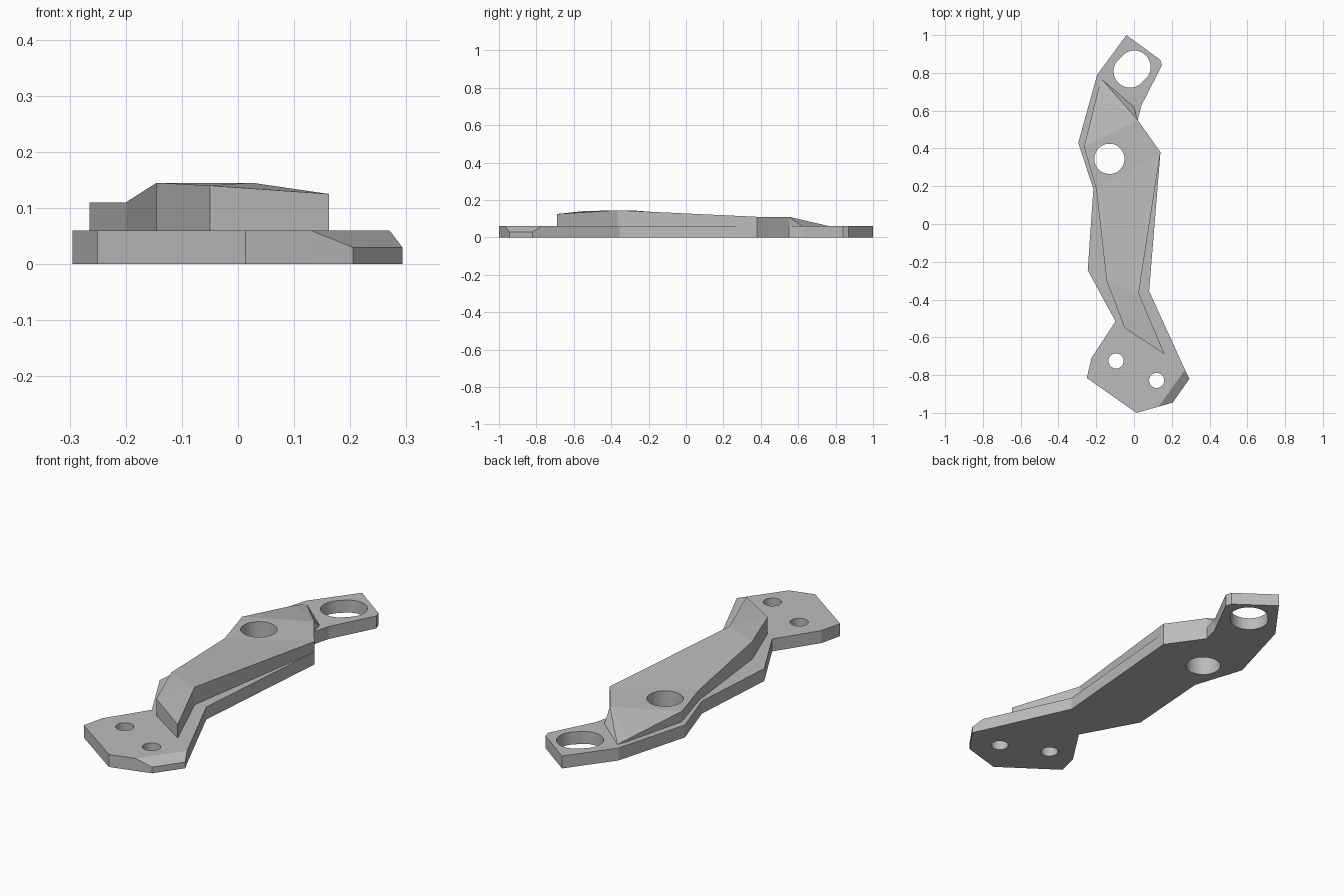
import bpy, bmesh
from math import cos, sin, pi
from mathutils import Vector

if "Cube" in bpy.data.objects:
    bpy.data.objects.remove(bpy.data.objects["Cube"])

grey = bpy.data.materials.new("plain grey")
grey.use_nodes = True
colour = (0.5, 0.5, 0.5, 1)
grey.diffuse_color = colour
next(n for n in grey.node_tree.nodes if n.type == 'BSDF_PRINCIPLED').inputs["Base Color"].default_value = colour


def prism(name, outline, bottom, tops, cap_faces):
    """Closed solid: flat underside, vertical walls, and a faceted cap."""
    bm = bmesh.new()
    low = [bm.verts.new((x, y, bottom)) for x, y in outline]
    # points at bottom height share one vertex for wall and cap
    high = [bm.verts.new((x, y, z)) if z > bottom else v
            for (x, y), z, v in zip(outline, tops, low)]
    bm.faces.new(low[::-1])
    n = len(low)
    for i in range(n):
        j = (i + 1) % n
        ring = list(dict.fromkeys([low[i], low[j], high[j], high[i]]))
        if len(ring) > 2:
            bm.faces.new(ring)
    for face in cap_faces:
        bm.faces.new([high[i] for i in face])
    bmesh.ops.triangulate(bm, faces=bm.faces[:])
    bmesh.ops.recalc_face_normals(bm, faces=bm.faces[:])
    return finish(name, bm)


def finish(name, bm):
    me = bpy.data.meshes.new(name)
    bm.to_mesh(me)
    bm.free()
    me.materials.append(grey)
    ob = bpy.data.objects.new(name, me)
    bpy.context.collection.objects.link(ob)
    return ob


def hole_cutter(name, x, y, radius, stretch=0.0, sides=40):
    """Round cutter, optionally stretched into a slot along the diagonal."""
    bm = bmesh.new()
    along = Vector((1, 1, 0)).normalized() * stretch
    ring = []
    for i in range(sides):
        a = pi / 4 - pi / 2 + 2 * pi * (i + 0.5) / sides
        shift = along if i < sides // 2 else -along
        ring.append(bm.verts.new(Vector((x + radius * cos(a), y + radius * sin(a), -0.1)) + shift))
    face = bm.faces.new(ring)
    wall = bmesh.ops.extrude_face_region(bm, geom=[face])
    bmesh.ops.translate(bm, vec=(0, 0, 0.4), verts=[v for v in wall["geom"] if isinstance(v, bmesh.types.BMVert)])
    bmesh.ops.recalc_face_normals(bm, faces=bm.faces[:])
    ob = finish(name, bm)
    ob.hide_render = True
    ob.hide_viewport = True
    ob.display_type = 'WIRE'
    return ob


def drill(ob, cutters):
    for cutter in cutters:
        mod = ob.modifiers.new(cutter.name, 'BOOLEAN')
        mod.operation = 'DIFFERENCE'
        mod.solver = 'EXACT'
        mod.object = cutter


# Base plate, with one front corner sloping down
plate = [(0.13, -0.967), (0.205, -0.945), (0.293, -0.82), (0.27, -0.772),
         (0.08, -0.355), (0.14, 0.38), (0.02, 0.55), (0.04, 0.63),
         (0.148, 0.84), (0.138, 0.87), (-0.04, 1.0), (-0.195, 0.79),
         (-0.295, 0.43), (-0.215, 0.185), (-0.245, -0.245), (-0.098, -0.515),
         (-0.225, -0.71), (-0.25, -0.815), (0.013, -1.0)]
thick = 0.06
plate_tops = [thick / 2 if i in (1, 2) else thick for i in range(len(plate))]
base_plate = prism("base_plate", plate, 0, plate_tops,
                   [[0] + list(range(3, len(plate))), [0, 1, 2, 3]])

# Raised rib, highest at the waist and tapering down to the slotted tab
rib = [(0.162, -0.69, 0.125), (0.025, -0.365, 0.145), (0.14, 0.38, 0.11),
       (0.02, 0.55, 0.11), (0, 0.62, 0.06), (-0.17, 0.765, 0.06),
       (-0.19, 0.71, 0.072), (-0.265, 0.41, 0.11), (-0.2, 0.185, 0.11),
       (-0.145, -0.3, 0.145), (-0.05, -0.55, 0.14)]
raised_rib = prism("raised_rib", [p[:2] for p in rib], thick, [p[2] for p in rib],
                   [(0, 1, 10), (1, 9, 10), (1, 8, 9), (1, 2, 8), (2, 3, 7, 8),
                    (3, 5, 6, 7), (3, 4, 5)])

# Through holes
main_hole = hole_cutter("main_hole_cutter", -0.13, 0.345, 0.08)
drill(raised_rib, [main_hole])
drill(base_plate, [main_hole,
                   hole_cutter("left_bolt_cutter", -0.095, -0.725, 0.04),
                   hole_cutter("right_bolt_cutter", 0.12, -0.828, 0.04),
                   hole_cutter("slot_cutter", -0.01, 0.82, 0.087, 0.016)])
